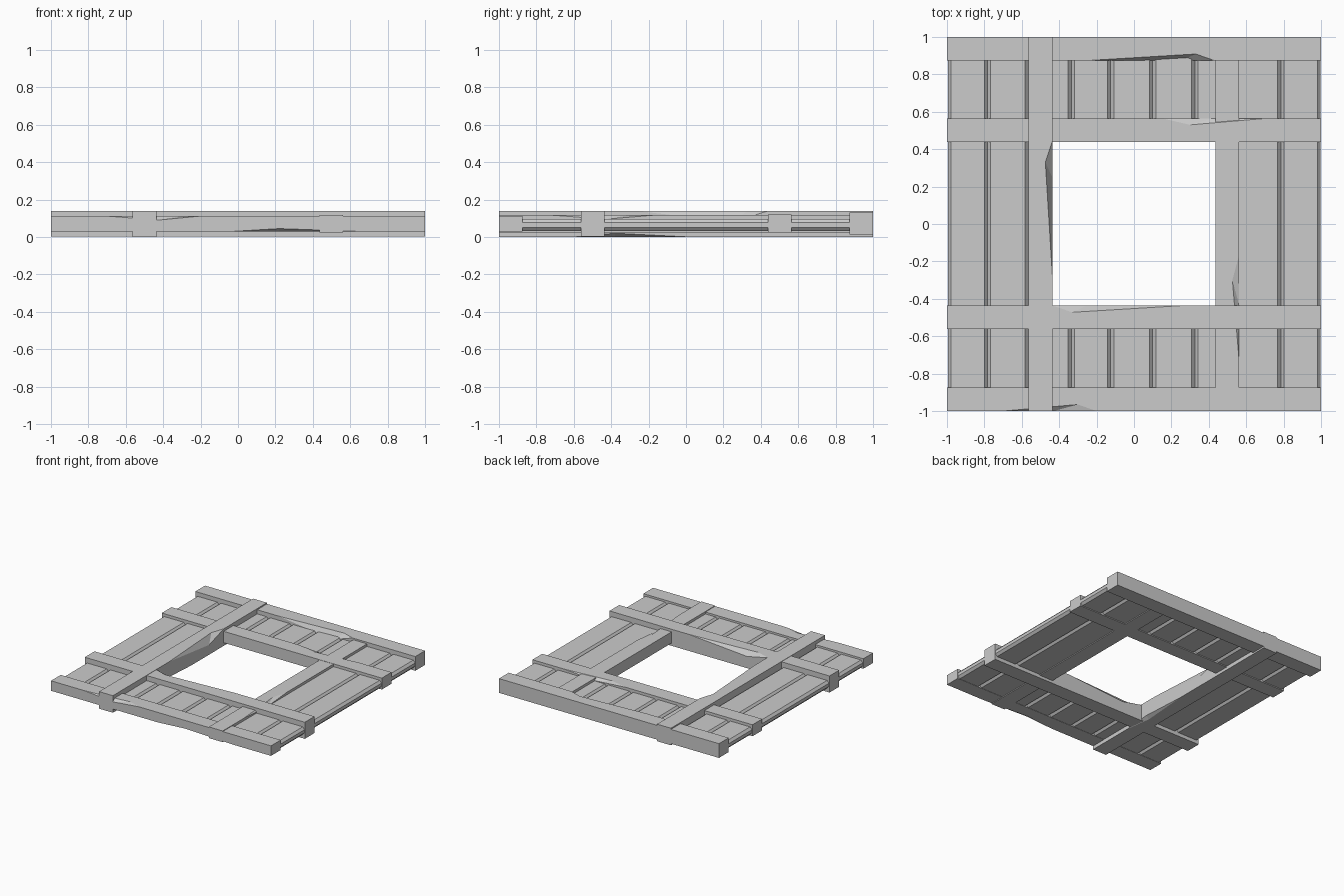
import bpy, bmesh
from mathutils import Vector

if "Cube" in bpy.data.objects:
    bpy.data.objects.remove(bpy.data.objects["Cube"])

HALF = 0.063  # half width of every beam


def make_object(name, verts, faces=None):
    """Object from a vertex list; convex hull when no faces are given."""
    bm = bmesh.new()
    vs = [bm.verts.new(v) for v in verts]
    if faces:
        for f in faces:
            bm.faces.new([vs[i] for i in f])
    else:
        bmesh.ops.convex_hull(bm, input=vs)
        bmesh.ops.dissolve_limit(bm, angle_limit=0.001, verts=bm.verts[:], edges=bm.edges[:])
    bmesh.ops.recalc_face_normals(bm, faces=bm.faces[:])
    me = bpy.data.meshes.new(name)
    bm.to_mesh(me)
    bm.free()
    ob = bpy.data.objects.new(name, me)
    bpy.context.collection.objects.link(ob)
    return ob


def beam(name, axis, centre, z0, z1, chips=()):
    """Square timber along x or y with splinter chips cut from its long edges.
    chip: (side, up, start, end, face_pos, face_depth, side_pos, side_depth)"""
    def place(along, across, z):
        return Vector((along, across, z) if axis == 'x' else (across, along, z))

    ob = make_object(name, [place(s, centre + t * HALF, z)
                            for s in (-1, 1) for t in (-1, 1) for z in (z0, z1)])
    cutters = []
    for side, up, a, b, c, cd, d, dd in chips:
        edge, z = centre + side * HALF, (z1 if up > 0 else z0)
        pts = [place(a, edge, z), place(b, edge, z),
               place(c, edge - side * cd, z), place(d, edge, z - up * dd)]
        mid = (pts[2] + pts[3]) / 2
        # grow about the crease so the cut planes stay but the outside clears the beam
        cut = make_object("chip_cutter", [mid + (p - mid) * 1.5 for p in pts])
        cut.hide_render = True
        cutters.append(cut)
        mod = ob.modifiers.new("chip", 'BOOLEAN')
        mod.operation, mod.solver, mod.object = 'DIFFERENCE', 'EXACT', cut
    if cutters:
        dg = bpy.context.evaluated_depsgraph_get()
        dg.update()
        me = bpy.data.meshes.new_from_object(ob.evaluated_get(dg))
        ob.modifiers.clear()
        ob.data = me
        for cut in cutters:
            bpy.data.objects.remove(cut)
    return ob


# Beams running front to back
beam("left_beam", 'y', -0.5, 0.0, 0.14,
     [(1, 1, -0.27, 0.44, 0.33, 0.037, 0.25, 0.06),
      (1, -1, -0.6, 0.02, -0.38, 0.03, -0.38, 0.02)])
beam("right_beam", 'y', 0.498, 0.025, 0.117,
     [(1, 1, -0.72, -0.17, -0.3, 0.035, -0.43, 0.022)])

# Beams running left to right
beam("front_beam", 'x', -0.937, 0.03, 0.112,
     [(-1, 1, -0.7, -0.2, -0.3, 0.035, -0.43, 0.022),
      (-1, -1, -0.03, 0.65, 0.22, 0.03, 0.22, 0.015)])
beam("front_inner_beam", 'x', -0.498, 0.002, 0.138,
     [(1, 1, -0.44, 0.28, -0.33, 0.037, -0.25, 0.04)])
beam("back_inner_beam", 'x', 0.502, 0.025, 0.119,
     [(1, 1, 0.15, 0.71, 0.3, 0.035, 0.42, 0.02)])
beam("back_beam", 'x', 0.937, 0.013, 0.13,
     [(-1, 1, -0.25, 0.43, 0.33, 0.035, 0.25, 0.06)])


def plank(name, x0, x1, y0, y1):
    """Board with chamfered long edges, so neighbours meet in V grooves."""
    c, h, zb, zt = 0.017, 0.019, 0.032, 0.096
    prof = [(x0 + c, zb), (x1 - c, zb), (x1, zb + h), (x1, zt - h),
            (x1 - c, zt), (x0 + c, zt), (x0, zt - h), (x0, zb + h)]
    n = len(prof)
    verts = [(x, y, z) for y in (y0, y1) for x, z in prof]
    faces = [tuple(range(n)), tuple(range(n, 2 * n))]
    faces += [(i, (i + 1) % n, n + (i + 1) % n, n + i) for i in range(n)]
    return make_object(name, verts, faces)


# Boards: full length beside the opening, split in front of and behind it
joints = [-0.995, -0.783, -0.565, -0.335, -0.125, 0.1, 0.325, 0.54, 0.785, 0.998]
for i, (x0, x1) in enumerate(zip(joints, joints[1:])):
    if x1 < -0.5 or x0 > 0.5:
        plank(f"side_plank_{i}", x0, x1, -0.9, 0.9)
    else:
        plank(f"front_plank_{i}", x0, x1, -0.9, -0.49)
        plank(f"back_plank_{i}", x0, x1, 0.49, 0.9)
